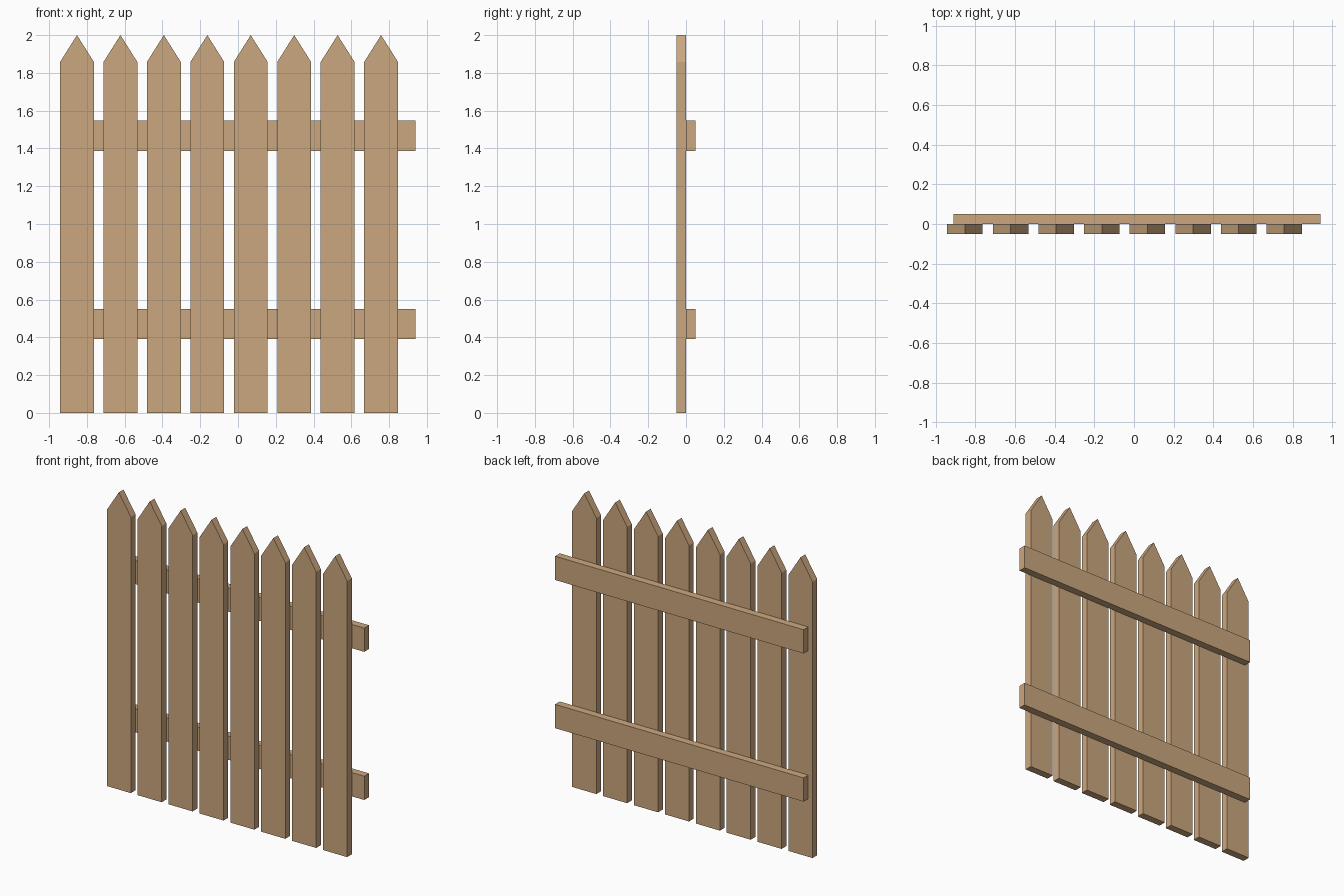
import bpy

if "Cube" in bpy.data.objects:
    bpy.data.objects.remove(bpy.data.objects["Cube"])

wood = bpy.data.materials.new("light_wood")
wood.diffuse_color = (0.60, 0.39, 0.21, 1.0)
wood.use_nodes = True
wood.node_tree.nodes["Principled BSDF"].inputs["Base Color"].default_value = wood.diffuse_color


def extrude_profile(name, profile, y0, y1):
    """Prism from an XZ outline, extruded along y."""
    n = len(profile)
    verts = [(x, y, z) for y in (y0, y1) for x, z in profile]
    faces = [tuple(range(n)), tuple(range(2 * n - 1, n - 1, -1))]
    faces += [(i, i + n, (i + 1) % n + n, (i + 1) % n) for i in range(n)]
    mesh = bpy.data.meshes.new(name)
    mesh.from_pydata(verts, [], faces)
    mesh.materials.append(wood)
    obj = bpy.data.objects.new(name, mesh)
    bpy.context.collection.objects.link(obj)
    return obj


# Pointed pickets along the front
WIDTH, STEP, START = 0.179, 0.23, -0.942
for i in range(8):
    x0 = START + i * STEP
    x1 = x0 + WIDTH
    extrude_profile(f"picket_{i + 1}",
                    [(x0, 0), (x1, 0), (x1, 1.858), ((x0 + x1) / 2, 2.0), (x0, 1.858)],
                    -0.05, 0.0)

# Two horizontal rails behind, offset to the right
for name, z in (("lower_rail", 0.39), ("upper_rail", 1.387)):
    extrude_profile(name, [(-0.91, z), (0.94, z), (0.94, z + 0.16), (-0.91, z + 0.16)],
                    0.0, 0.05)
